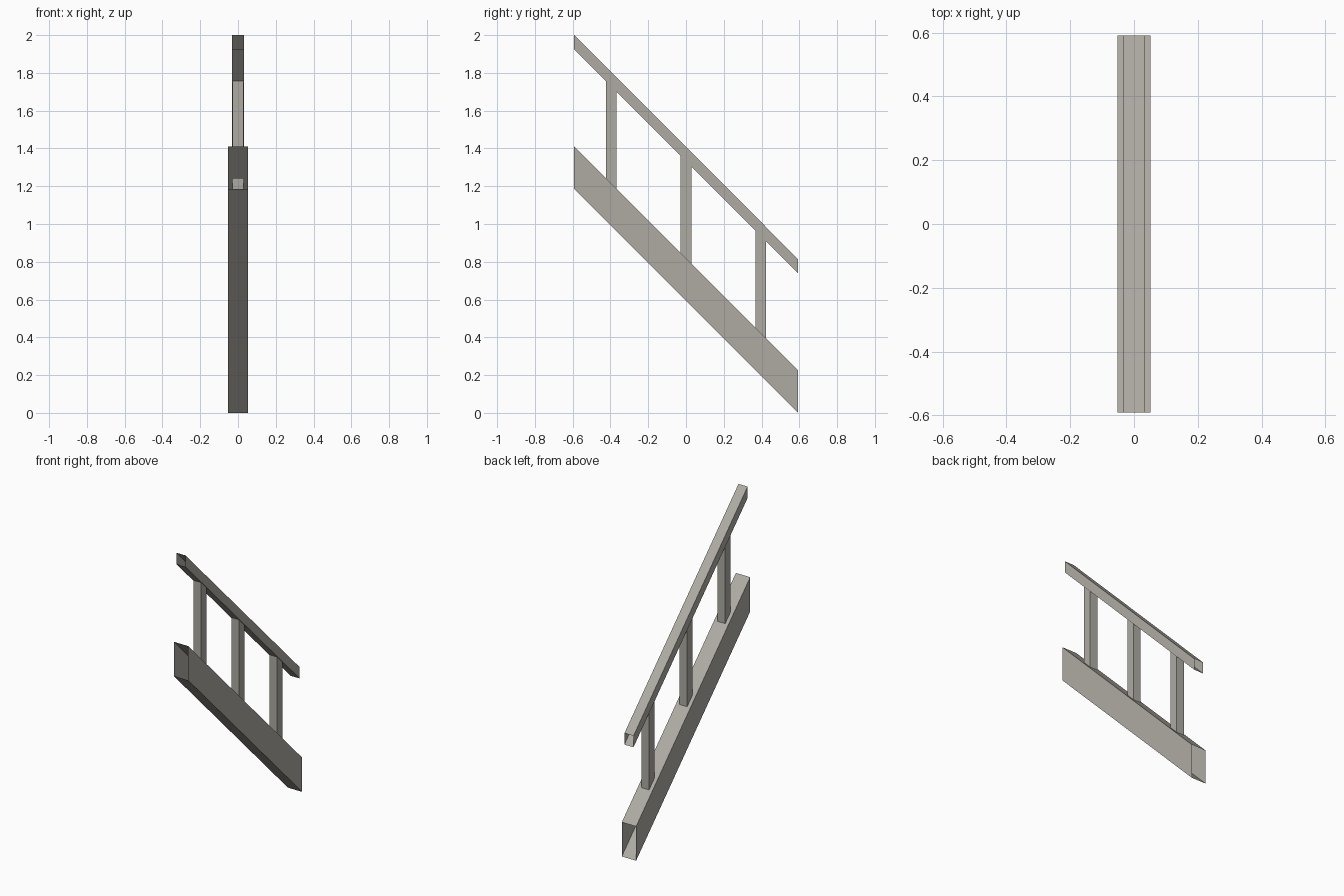
import bpy, bmesh

if "Cube" in bpy.data.objects:
    bpy.data.objects.remove(bpy.data.objects["Cube"])

HALF_LEN = 0.592          # half length along y
POST = 0.028              # half width of a post
POST_Y = (-0.395, 0.0, 0.395)
BEAM_LOW, BEAM_TOP = 0.593, 0.818   # heights at y = 0
RAIL_LOW, RAIL_TOP = 1.333, 1.408

grey = bpy.data.materials.new("warm grey")
grey.diffuse_color = (0.43, 0.41, 0.37, 1)
grey.use_nodes = True
grey.node_tree.nodes["Principled BSDF"].inputs["Base Color"].default_value = grey.diffuse_color


def slope(h, y):
    """Height of a 45 degree sloping plane that passes through h at y = 0."""
    return h - y * (0.5925 / HALF_LEN)


def finish(bm, name):
    bmesh.ops.remove_doubles(bm, verts=bm.verts, dist=1e-5)
    me = bpy.data.meshes.new(name)
    bm.to_mesh(me)
    bm.free()
    me.materials.append(grey)
    ob = bpy.data.objects.new(name, me)
    bpy.context.collection.objects.link(ob)


def quad(bm, pts):
    bm.faces.new([bm.verts.new(p) for p in pts])


def sheet(bm, w, h, up, holes):
    """Sloping strip, optionally pierced where the hollow posts meet it."""
    xs, ys = [-w, w], [-HALF_LEN, HALF_LEN]
    if holes:
        xs = [-w, -POST, POST, w]
        ys = sorted(ys + [c + s * POST for c in POST_Y for s in (-1, 1)])
    for i in range(len(xs) - 1):
        for j in range(len(ys) - 1):
            if holes and i == 1 and j % 2 == 1:
                continue
            a, b, c, d = xs[i], xs[i + 1], ys[j], ys[j + 1]
            pts = [(a, c, slope(h, c)), (b, c, slope(h, c)),
                   (b, d, slope(h, d)), (a, d, slope(h, d))]
            quad(bm, pts if up else pts[::-1])


def tube(name, w, low, top, hole_low, hole_top):
    """Hollow sloping box, open at both ends."""
    bm = bmesh.new()
    sheet(bm, w, top, True, hole_top)
    sheet(bm, w, low, False, hole_low)
    L = HALF_LEN
    for s in (-1, 1):
        pts = [(s * w, -L, slope(low, -L)), (s * w, L, slope(low, L)),
               (s * w, L, slope(top, L)), (s * w, -L, slope(top, -L))]
        quad(bm, pts if s > 0 else pts[::-1])
    finish(bm, name)


# Sloping members
tube("stringer_beam", 0.052, BEAM_LOW, BEAM_TOP, False, True)
tube("handrail", 0.033, RAIL_LOW, RAIL_TOP, True, False)

# Upright hollow posts, mitred to the slope
for n, c in enumerate(POST_Y):
    bm = bmesh.new()
    ring = [(-POST, c - POST), (POST, c - POST), (POST, c + POST), (-POST, c + POST)]
    for k in range(4):
        (ax, ay), (bx, by) = ring[k], ring[(k + 1) % 4]
        quad(bm, [(ax, ay, slope(BEAM_TOP, ay)), (bx, by, slope(BEAM_TOP, by)),
                  (bx, by, slope(RAIL_LOW, by)), (ax, ay, slope(RAIL_LOW, ay))])
    finish(bm, f"post_{n + 1}")
